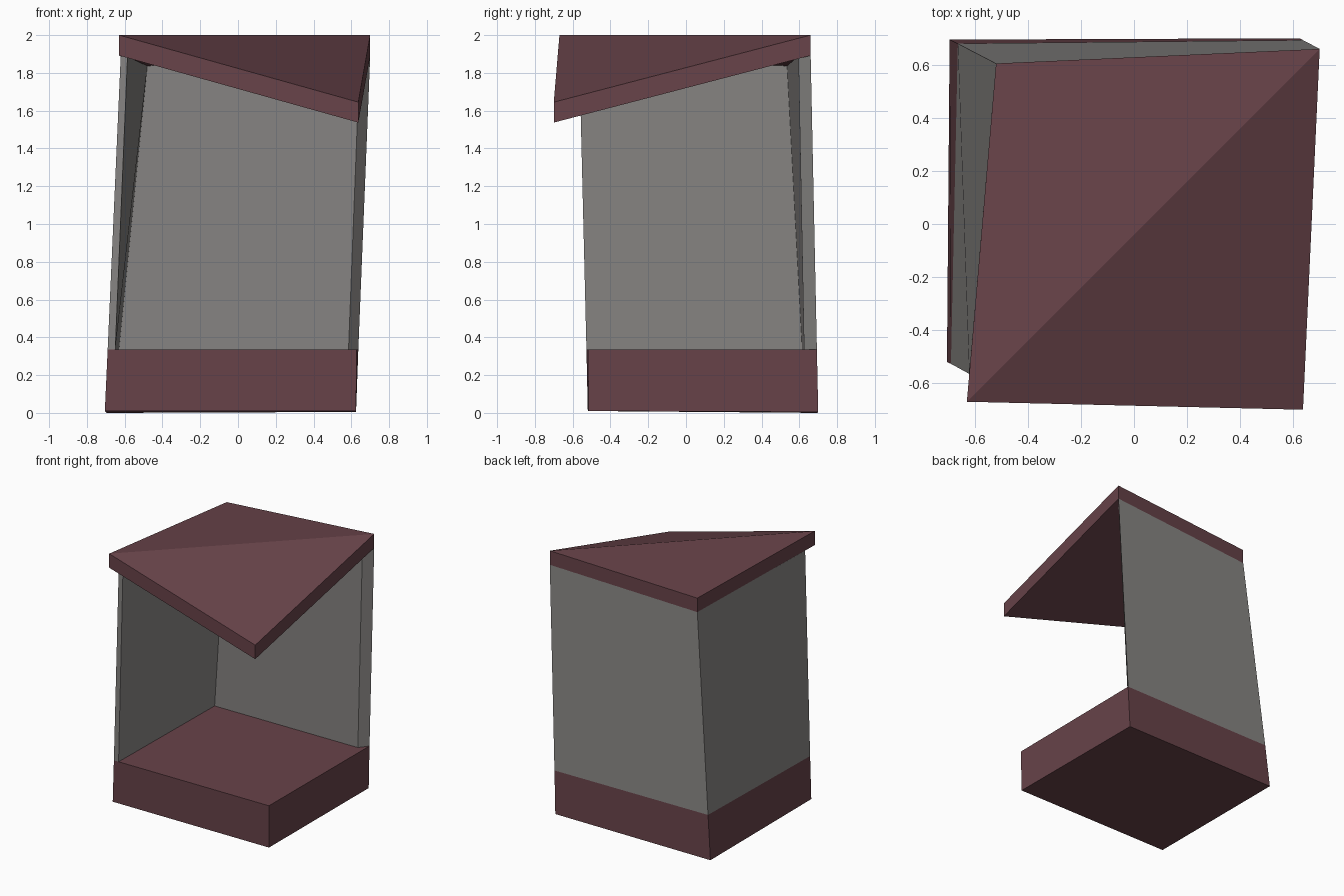
import bpy
import bmesh

cube = bpy.data.objects.get("Cube")
if cube:
    bpy.data.objects.remove(cube, do_unlink=True)


def make_material(name, rgb):
    mat = bpy.data.materials.new(name)
    mat.use_nodes = True
    color = (*rgb, 1.0)
    mat.diffuse_color = color
    shader = next(n for n in mat.node_tree.nodes if n.type == "BSDF_PRINCIPLED")
    shader.inputs["Base Color"].default_value = color
    return mat


def loft(name, lower, upper, caps, mat):
    """Skin two matching corner loops and close both ends with the cap faces."""
    bm = bmesh.new()
    low = [bm.verts.new(p) for p in lower]
    high = [bm.verts.new(p) for p in upper]
    count = len(low)
    for i in range(count):
        j = (i + 1) % count
        bm.faces.new((low[i], low[j], high[j], high[i]))
    for cap in caps:
        bm.faces.new([high[i] for i in cap])
        bm.faces.new([low[i] for i in reversed(cap)])
    bmesh.ops.recalc_face_normals(bm, faces=bm.faces)
    mesh = bpy.data.meshes.new(name)
    bm.to_mesh(mesh)
    bm.free()
    mesh.materials.append(mat)
    obj = bpy.data.objects.new(name, mesh)
    bpy.context.collection.objects.link(obj)
    return obj


maroon = make_material("dark maroon", (0.138, 0.056, 0.067))
grey = make_material("warm grey", (0.250, 0.241, 0.233))

# Corner order everywhere: back -x, front -x, front +x, back +x
# Base: thick, slightly skewed slab
base_bottom = [(-0.695, 0.695, 0), (-0.705, -0.52, 0.01),
               (0.625, -0.515, 0.01), (0.625, 0.70, 0.005)]
base_top = [(-0.664, 0.68, 0.335), (-0.69, -0.527, 0.335),
            (0.628, -0.52, 0.335), (0.637, 0.693, 0.335)]
loft("base", base_bottom, base_top, [(0, 1, 2, 3)], maroon)

# Roof: slab folded along its diagonal, with the open corner drooping
THICKNESS = 0.108
roof_top = [(-0.52, 0.605, 1.94), (-0.63, -0.67, 2.0),
            (0.637, -0.70, 1.645), (0.70, 0.66, 2.0)]
roof_bottom = [(x, y, z - THICKNESS) for x, y, z in roof_top]
loft("roof", roof_bottom, roof_top, [(0, 1, 3), (1, 2, 3)], maroon)

# Walls: leaning L-shaped pair that closes the back and the -x side
wall_bottom = [base_top[0], base_top[1], (-0.65, -0.527, 0.335),
               (-0.63, 0.615, 0.335), (0.585, 0.625, 0.335), base_top[3]]
wall_top = [roof_bottom[0], (-0.621, -0.565, 1.887), (-0.585, -0.565, 1.886),
            (-0.48, 0.535, 1.837), (0.645, 0.595, 1.889), roof_bottom[3]]
loft("walls", wall_bottom, wall_top, [(0, 1, 2, 3), (0, 3, 4, 5)], grey)
